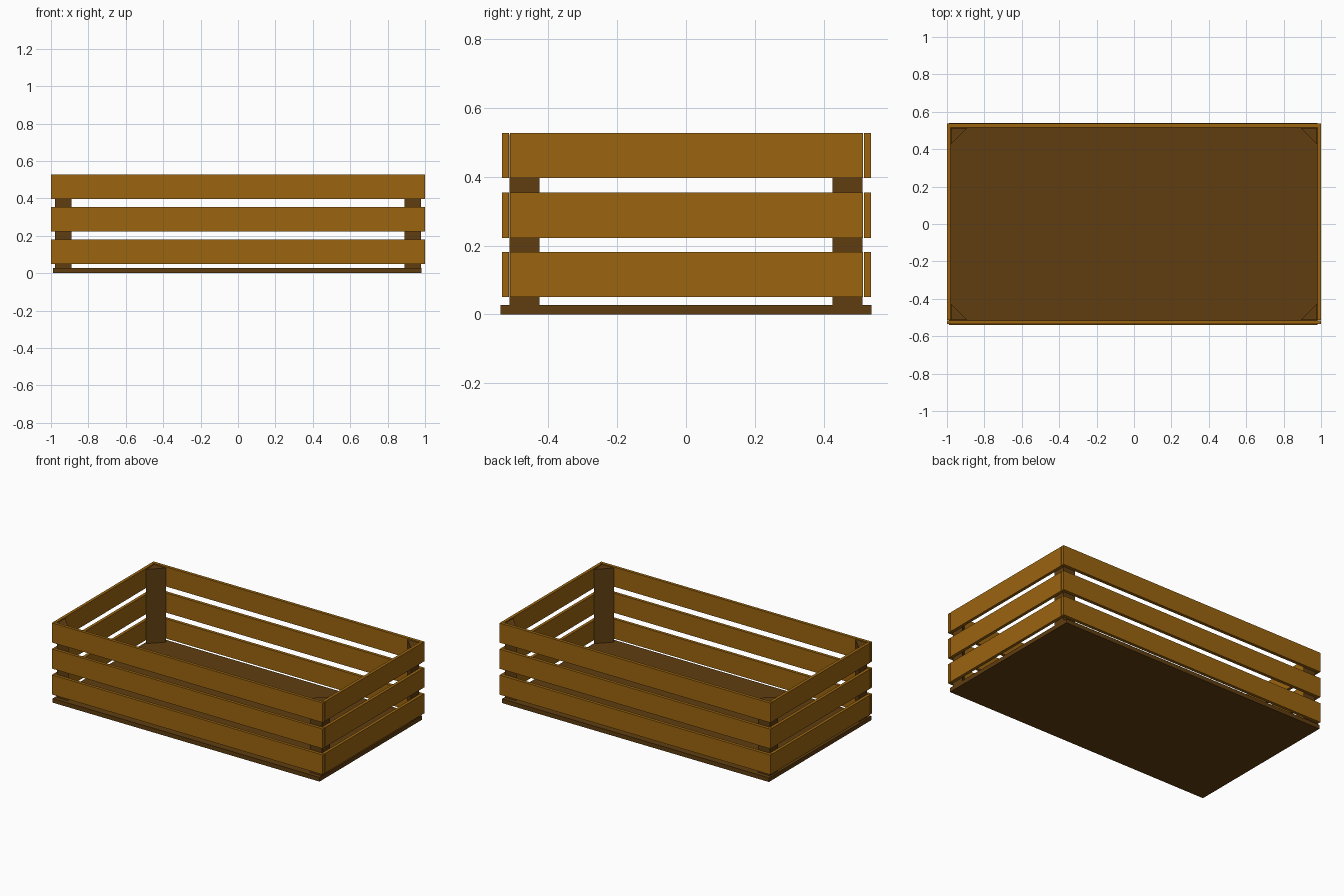
import bpy
import bmesh

if "Cube" in bpy.data.objects:
    bpy.data.objects.remove(bpy.data.objects["Cube"], do_unlink=True)


def make_material(name, rgb):
    mat = bpy.data.materials.new(name)
    mat.use_nodes = True
    color = (*rgb, 1.0)
    mat.diffuse_color = color
    bsdf = next(n for n in mat.node_tree.nodes if n.type == "BSDF_PRINCIPLED")
    bsdf.inputs["Base Color"].default_value = color
    bsdf.inputs["Roughness"].default_value = 0.8
    return mat


light_wood = make_material("light wood", (0.33, 0.13, 0.005))
dark_wood = make_material("dark wood", (0.115, 0.047, 0.005))


def prism(name, outline, z0, z1, mat):
    """Upright prism from a plan outline."""
    bm = bmesh.new()
    face = bm.faces.new([bm.verts.new((x, y, z0)) for x, y in outline])
    top = bmesh.ops.extrude_face_region(bm, geom=[face])["geom"]
    verts = [v for v in top if isinstance(v, bmesh.types.BMVert)]
    bmesh.ops.translate(bm, verts=verts, vec=(0, 0, z1 - z0))
    bmesh.ops.recalc_face_normals(bm, faces=bm.faces)
    mesh = bpy.data.meshes.new(name)
    bm.to_mesh(mesh)
    bm.free()
    mesh.materials.append(mat)
    obj = bpy.data.objects.new(name, mesh)
    bpy.context.collection.objects.link(obj)
    return obj


def board(name, x0, x1, y0, y1, z0, z1, mat):
    return prism(name, [(x0, y0), (x1, y0), (x1, y1), (x0, y1)], z0, z1, mat)


# Floor panel
board("floor_panel", -0.99, 0.98, -0.54, 0.54, 0, 0.028, dark_wood)

# Three rows of slats around the four sides
for row, z in enumerate((0.05, 0.223, 0.397), 1):
    top = z + 0.131
    board(f"front_slat_{row}", -1, 1, -0.535, -0.515, z, top, light_wood)
    board(f"back_slat_{row}", -1, 1, 0.517, 0.538, z, top, light_wood)
    board(f"right_slat_{row}", -1, -0.98, -0.512, 0.515, z, top, light_wood)
    board(f"left_slat_{row}", 0.98, 1, -0.512, 0.515, z, top, light_wood)

# Triangular corner posts
for side, sx in (("left", 1), ("right", -1)):
    for end, sy in (("front", -1), ("back", 1)):
        x, y, leg = sx * 0.978, sy * 0.513, 0.087
        corner = [(x, y), (x - sx * leg, y), (x, y - sy * leg)]
        prism(f"{end}_{side}_corner_post", corner, 0.028, 0.523, dark_wood)
